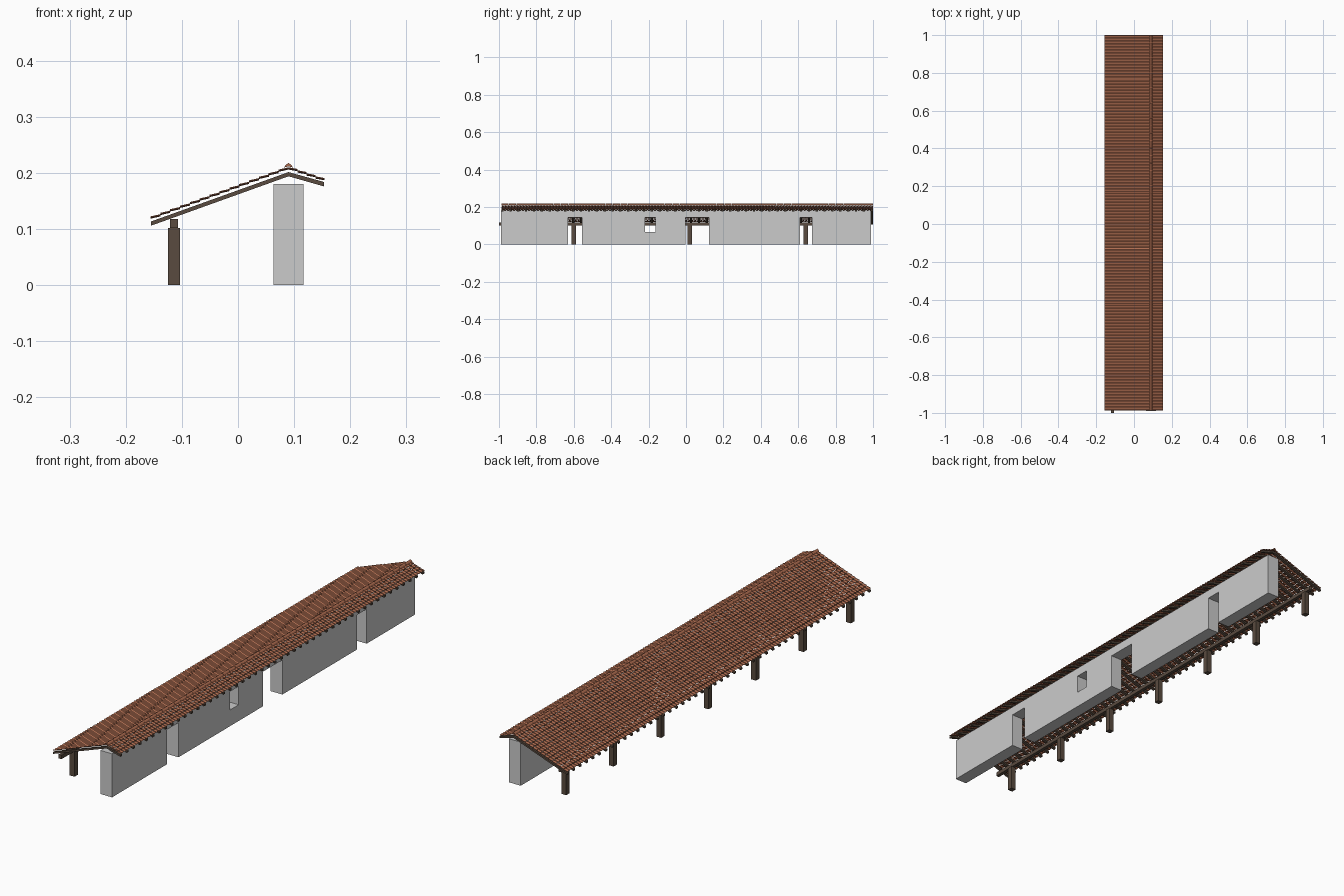
import bpy, bmesh, math
from mathutils import Vector

if "Cube" in bpy.data.objects:
    bpy.data.objects.remove(bpy.data.objects["Cube"])


def material(name, rgb):
    m = bpy.data.materials.new(name)
    m.diffuse_color = (*rgb, 1)
    m.use_nodes = True
    m.node_tree.nodes["Principled BSDF"].inputs["Base Color"].default_value = m.diffuse_color
    return m


WOOD = material("dark_wood", (0.10, 0.07, 0.05))
CLAY = material("clay_tile", (0.42, 0.15, 0.08))


def finish(name, bm, mat=None):
    bmesh.ops.recalc_face_normals(bm, faces=bm.faces)
    me = bpy.data.meshes.new(name)
    bm.to_mesh(me)
    bm.free()
    ob = bpy.data.objects.new(name, me)
    bpy.context.collection.objects.link(ob)
    if mat:
        me.materials.append(mat)
    return ob


def prism(bm, profile, y0, y1):
    """Extrude an (x, z) outline along y."""
    f = bm.faces.new([bm.verts.new((x, y0, z)) for x, z in profile])
    new = bmesh.ops.extrude_face_region(bm, geom=[f])["geom"]
    bmesh.ops.translate(bm, vec=(0, y1 - y0, 0),
                        verts=[v for v in new if isinstance(v, bmesh.types.BMVert)])


def rect(x0, x1, z0, z1):
    return [(x0, z0), (x1, z0), (x1, z1), (x0, z1)]


# Back wall with three doorways and one window
ys = [-0.99, -0.631, -0.556, -0.219, -0.163, -0.003, 0.123, 0.61, 0.674, 0.99]
zs = [0, 0.067, 0.143, 0.18]
openings = {(1, 0), (1, 1), (3, 1), (5, 0), (5, 1), (7, 0), (7, 1)}
bm = bmesh.new()
for i in range(len(ys) - 1):
    for j in range(len(zs) - 1):
        if (i, j) not in openings:
            bm.faces.new([bm.verts.new((0.063, ys[a], zs[b]))
                          for a, b in ((i, j), (i + 1, j), (i + 1, j + 1), (i, j + 1))])
bmesh.ops.remove_doubles(bm, verts=bm.verts, dist=1e-5)
new = bmesh.ops.extrude_face_region(bm, geom=bm.faces[:])["geom"]
bmesh.ops.translate(bm, vec=(0.054, 0, 0),
                    verts=[v for v in new if isinstance(v, bmesh.types.BMVert)])
finish("wall", bm)

# Posts along the open side
bm = bmesh.new()
for i in range(7):
    y = -0.91 + 0.31 * i
    prism(bm, rect(-0.125, -0.103, 0, 0.102), y - 0.011, y + 0.011)
finish("posts", bm, WOOD)

# Beam carried by the posts
bm = bmesh.new()
prism(bm, rect(-0.121, -0.107, 0.102, 0.118), -1.0, 0.985)
finish("eave_beam", bm, WOOD)

# Bent rafter pairs
rafter = [(-0.155, 0.106), (0.09, 0.194), (0.153, 0.176),
          (0.153, 0.184), (0.09, 0.2015), (-0.155, 0.1135)]
bm = bmesh.new()
for i in range(48):
    y = -0.981 + 0.042 * i
    prism(bm, rafter, y - 0.006, y + 0.006)
finish("rafters", bm, WOOD)


# Corrugated tile courses, each lower lip lifted over the next course
Y0, Y1, WAVES, SEG = -0.987, 1.0, 124, 4


def tile_slope(name, ridge, eave, courses):
    ridge, eave = Vector(ridge), Vector(eave)
    step = (eave - ridge) / courses
    bm = bmesh.new()
    for c in range(courses):
        top, low = ridge + step * c, ridge + step * (c + 1)
        rows = []
        for p, lift in ((top, -0.0015), (low, 0.001)):
            row = []
            for k in range(WAVES * SEG + 1):
                wave = 0.0015 * math.sin(2 * math.pi * k / SEG)
                y = Y0 + (Y1 - Y0) * k / (WAVES * SEG)
                row.append(bm.verts.new((p.x, y, p.y + lift + wave)))
            rows.append(row)
        for k in range(WAVES * SEG):
            bm.faces.new((rows[0][k], rows[0][k + 1], rows[1][k + 1], rows[1][k]))
    ob = finish(name, bm, CLAY)
    mod = ob.modifiers.new("thickness", "SOLIDIFY")
    mod.thickness = 0.001
    mod.offset = 0


tile_slope("long_tile_slope", (0.09, 0.2095), (-0.156, 0.1195), 14)
tile_slope("short_tile_slope", (0.09, 0.2095), (0.154, 0.188), 4)

# Ridge cap tiles
cap = [(0.082, 0.2095), (0.085, 0.2140), (0.09, 0.2180), (0.095, 0.2140), (0.098, 0.2095),
       (0.09, 0.2120)]
bm = bmesh.new()
length = (Y1 - Y0) / 50
for i in range(50):
    prism(bm, cap, Y0 + i * length, Y0 + (i + 0.97) * length)
finish("ridge_caps", bm, CLAY)
